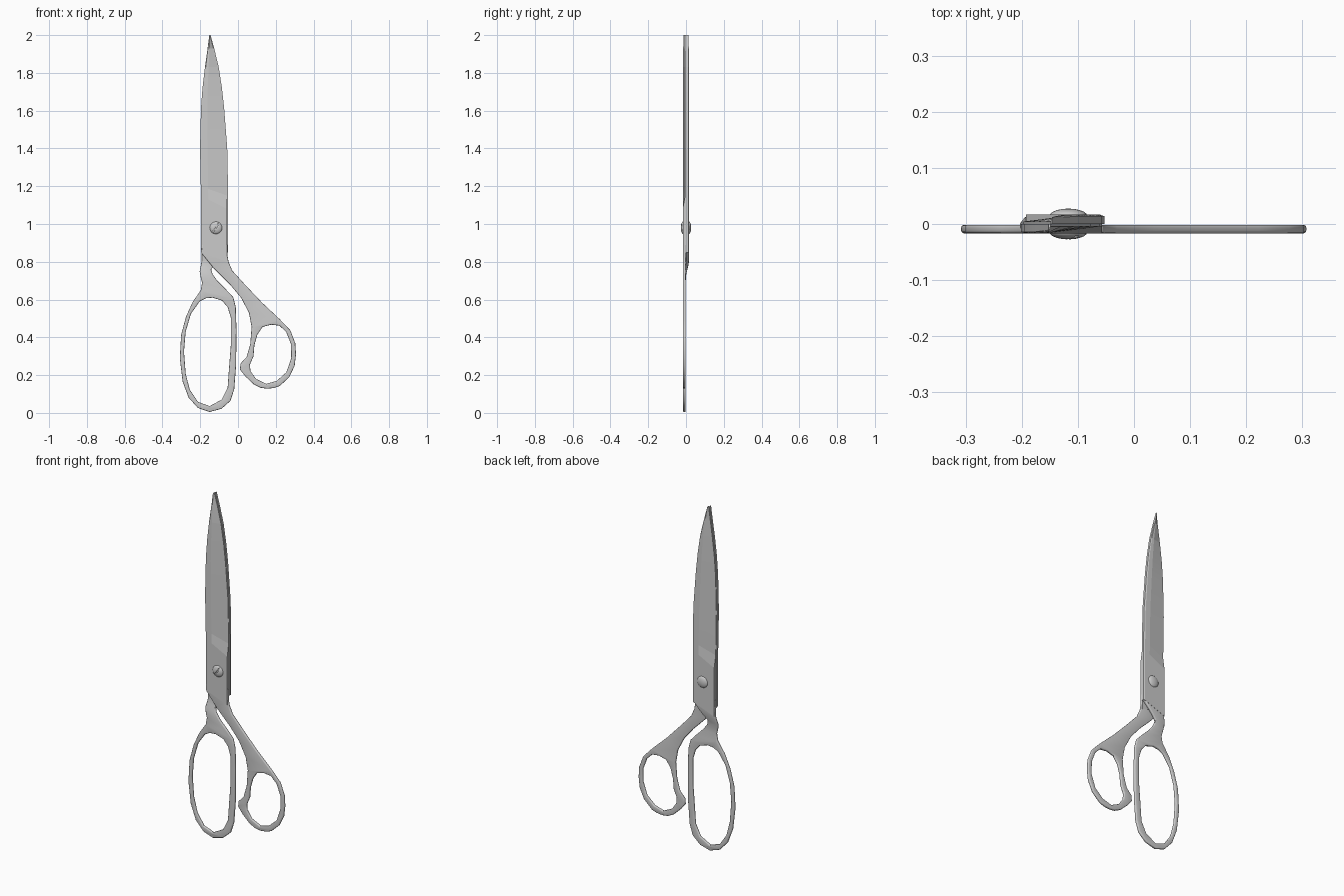
import bpy, bmesh, math
from mathutils import Matrix

if "Cube" in bpy.data.objects:
    bpy.data.objects.remove(bpy.data.objects["Cube"])


def finish(name, bm, angle=35):
    bmesh.ops.recalc_face_normals(bm, faces=bm.faces)
    me = bpy.data.meshes.new(name)
    bm.to_mesh(me)
    bm.free()
    me.shade_smooth()
    me.set_sharp_from_angle(angle=math.radians(angle))
    ob = bpy.data.objects.new(name, me)
    bpy.context.collection.objects.link(ob)
    return ob


# Blade stations: left x, left z, right x, right z
STATIONS = [(-.195, .85, -.053, .80), (-.195, .93, -.053, .93),
            (-.196, 1.15, -.053, 1.08), (-.197, 1.20, -.053, 1.15),
            (-.201, 1.40, -.057, 1.40), (-.196, 1.61, -.073, 1.61),
            (-.188, 1.72, -.085, 1.72), (-.175, 1.83, -.102, 1.83),
            (-.161, 1.93, -.126, 1.93), (-.152, 2.0, -.145, 2.0)]


def blade(name, back):
    """Loft of a spine, a ridge and a ground cutting edge."""
    bm = bmesh.new()
    rows = []
    for i, (lx, lz, rx, rz) in enumerate(STATIONS):
        if back:
            # swapped sides: the hidden heel slopes the other way
            if i == 0:
                lz, rz = .80, .85
            elif i in (2, 3):
                lz, rz = rz, lz
            s, sz, c, cz, sign = rx, rz, lx + .004, lz, 1
        else:
            s, sz, c, cz, sign = lx, lz, rx - .004, rz, -1
        full = .0165 if i < 8 else .0145 if i == 8 else .012
        edge = full if i < 3 else .004
        t = .28
        pts = [(s, 0, sz), (s, full - .003, sz),
               (s + (c - s) * .06, full, sz + (cz - sz) * .06),
               (s + (c - s) * t, full, sz + (cz - sz) * t),
               (c, edge, cz), (c, 0, cz)]
        rows.append([bm.verts.new((x, sign * (d + .0004), z)) for x, d, z in pts])
    for a, b in zip(rows, rows[1:]):
        for j in range(6):
            k = (j + 1) % 6
            bm.faces.new((a[j], a[k], b[k], b[j]))
    bm.faces.new(rows[0])
    bm.faces.new(rows[-1])
    return finish(name, bm, 3)


def handle(name, outer, hole, bend=False):
    """Filled outline with a finger hole and rounded edges."""
    cu = bpy.data.curves.new(name + "_outline", 'CURVE')
    cu.dimensions = '2D'
    cu.fill_mode = 'BOTH'
    cu.bevel_depth, cu.extrude, cu.offset = .005, .0025, -.005
    cu.bevel_resolution = 2
    for pts in (outer, hole):
        sp = cu.splines.new('POLY')
        sp.points.add(len(pts) - 1)
        for p, (x, z) in zip(sp.points, pts):
            p.co = (x / 1000, z / 1000, 0, 1)
        sp.use_cyclic_u = True
    tmp = bpy.data.objects.new(name + "_outline", cu)
    bpy.context.collection.objects.link(tmp)
    dg = bpy.context.evaluated_depsgraph_get()
    me = bpy.data.meshes.new_from_object(tmp.evaluated_get(dg))
    bpy.data.objects.remove(tmp)
    bm = bmesh.new()
    bm.from_mesh(me)
    bpy.data.meshes.remove(me)
    bmesh.ops.remove_doubles(bm, verts=bm.verts, dist=.00005)
    bm.transform(Matrix.Translation((0, -.0092, 0)) @ Matrix.Rotation(math.pi / 2, 4, 'X'))
    if bend:
        # the shank steps back to meet the rear blade
        for v in bm.verts:
            t = min(max((v.co.z - .71) / .10, 0), 1)
            v.co.y += .0178 * t * t * (3 - 2 * t)
    return finish(name, bm)


blade("front_blade", False)
blade("rear_blade", True)

# Thumb handle, continuing the front blade (thousandths of a unit)
handle("thumb_handle",
       [(-193, 890), (-194, 846), (-127, 764), (-42, 679), (16, 610), (58, 530),
        (72, 455), (65, 365), (45, 295), (14, 262), (10, 230), (40, 192), (85, 150),
        (120, 133), (155, 128), (190, 132), (222, 143), (272, 190), (300, 250),
        (307, 310), (303, 370), (277, 437), (222, 495), (127, 584), (37, 679),
        (-30, 753), (-50, 800), (-55, 830), (-55, 890)],
       [(130, 455), (175, 467), (220, 462), (256, 427), (280, 365), (282, 290),
        (256, 215), (206, 170), (150, 154), (95, 180), (66, 222), (63, 255),
        (82, 300), (87, 360), (103, 415)])

# Finger handle, continuing the rear blade
handle("finger_handle",
       [(-193, 890), (-193, 840), (-192, 810), (-197, 780), (-203, 750), (-197, 715),
        (-190, 690), (-197, 650), (-240, 587), (-275, 510), (-301, 414), (-308, 290),
        (-293, 165), (-261, 80), (-212, 26), (-150, 5), (-87, 22), (-40, 64),
        (-20, 125), (-10, 255), (-8, 440), (-12, 560), (-25, 612), (-65, 655),
        (-110, 700), (-135, 735), (-142, 760), (-120, 785), (-95, 810),
        (-57, 850), (-57, 890)],
       [(-135, 610), (-85, 595), (-55, 560), (-38, 505), (-38, 360), (-48, 230),
        (-55, 133), (-87, 70), (-150, 36), (-212, 58), (-255, 122), (-277, 207),
        (-286, 325), (-277, 430), (-249, 525), (-203, 590), (-170, 607)],
       bend=True)


def dome(name, y):
    bm = bmesh.new()
    bmesh.ops.create_uvsphere(
        bm, u_segments=20, v_segments=10, radius=1,
        matrix=Matrix.Translation((-.117, y, .98)) @ Matrix.Diagonal((.034, .0135, .034, 1))
        @ Matrix.Rotation(math.pi / 2, 4, 'X'))
    return finish(name, bm)


# Pivot screw: slotted head at the front, rivet dome at the back
screw = dome("screw_head", -.0140)
dome("rivet_head", .0140)
bm = bmesh.new()
bmesh.ops.create_cube(bm, size=1, matrix=Matrix.Translation((-.117, -.029, .98))
                      @ Matrix.Rotation(math.radians(35), 4, 'Y')
                      @ Matrix.Diagonal((.008, .016, .08, 1)))
slot = finish("slot_cutter", bm)
slot.hide_render = True
slot.hide_viewport = True
cut = screw.modifiers.new("slot", 'BOOLEAN')
cut.operation, cut.object, cut.solver = 'DIFFERENCE', slot, 'EXACT'
